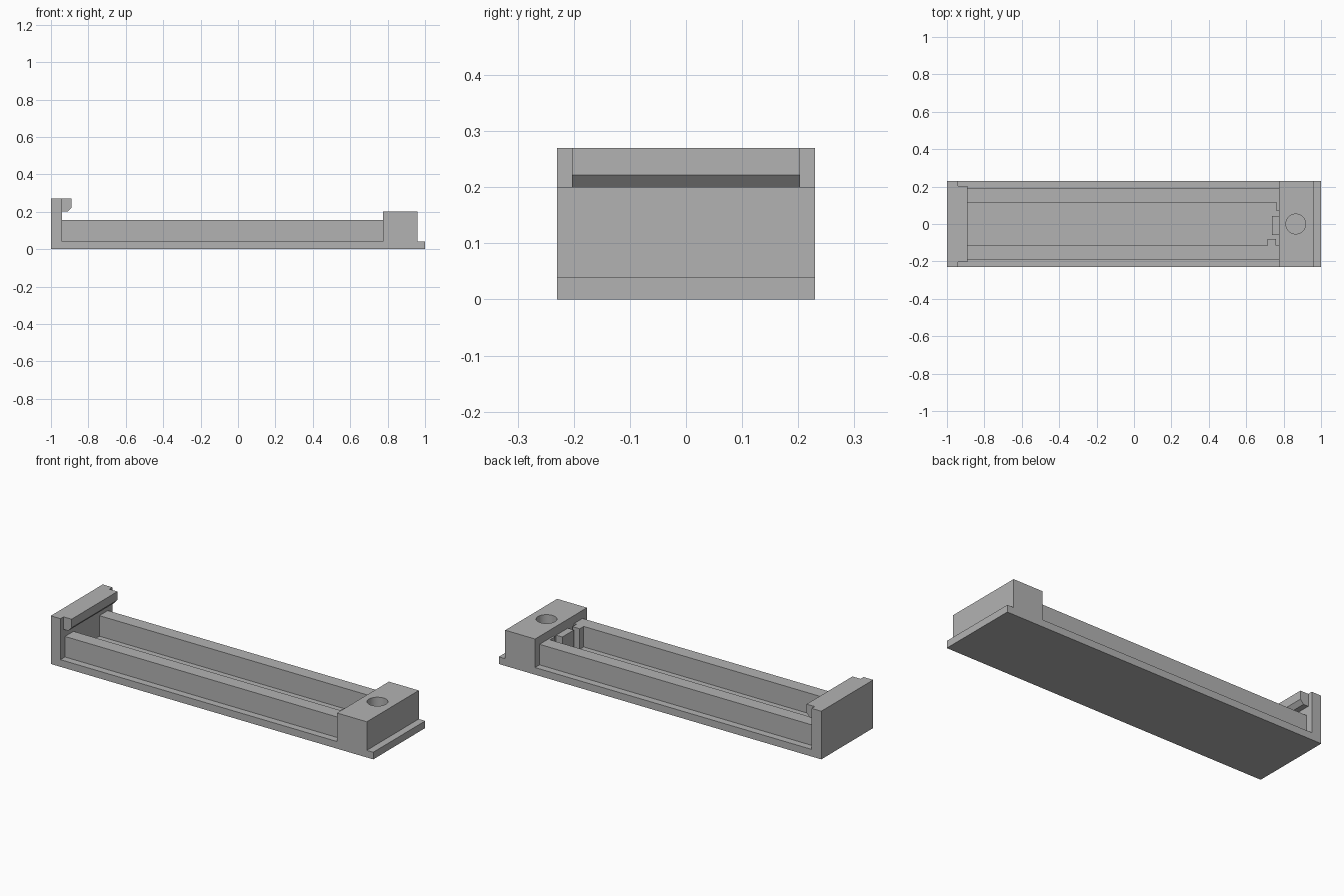
import bpy
import bmesh
from mathutils import Matrix

cube = bpy.data.objects.get("Cube")
if cube:
    bpy.data.objects.remove(cube, do_unlink=True)

grey = bpy.data.materials.new("plain grey")
grey.use_nodes = True
grey.diffuse_color = (0.45, 0.45, 0.45, 1)
grey.node_tree.nodes["Principled BSDF"].inputs["Base Color"].default_value = (0.45, 0.45, 0.45, 1)


def finish(name, bm):
    bmesh.ops.recalc_face_normals(bm, faces=bm.faces)
    mesh = bpy.data.meshes.new(name)
    bm.to_mesh(mesh)
    bm.free()
    mesh.materials.append(grey)
    obj = bpy.data.objects.new(name, mesh)
    bpy.context.collection.objects.link(obj)
    return obj


def extrude_profile(name, points, y0, y1):
    """Extrude an x-z outline from y0 to y1."""
    bm = bmesh.new()
    face = bm.faces.new([bm.verts.new((x, y0, z)) for x, z in points])
    out = bmesh.ops.extrude_face_region(bm, geom=[face])
    moved = [v for v in out["geom"] if isinstance(v, bmesh.types.BMVert)]
    bmesh.ops.translate(bm, verts=moved, vec=(0, y1 - y0, 0))
    return finish(name, bm)


def box(name, x0, x1, y0, y1, z0, z1):
    return extrude_profile(name, [(x0, z0), (x1, z0), (x1, z1), (x0, z1)], y0, y1)


FLOOR, WALL, BLOCK = 0.04, -0.94, 0.775
RAIL_TOP = 0.155

# Base plate, end wall and end block in one side outline
frame = extrude_profile("frame", [
    (-1, 0), (1, 0), (1, FLOOR), (0.96, FLOOR), (0.96, 0.2), (BLOCK, 0.2),
    (BLOCK, FLOOR), (WALL, FLOOR), (WALL, 0.27), (-1, 0.27)], -0.23, 0.23)

# Round socket in the end block
bm = bmesh.new()
bmesh.ops.create_cone(bm, cap_ends=True, segments=48, radius1=0.053, radius2=0.053,
                      depth=0.2, matrix=Matrix.Translation((0.865, 0, FLOOR + 0.1)))
cutter = finish("socket_cutter", bm)
cutter.hide_render = True
cut = frame.modifiers.new("socket", "BOOLEAN")
cut.operation = "DIFFERENCE"
cut.solver = "EXACT"
cut.object = cutter
bpy.context.view_layer.objects.active = frame
frame.select_set(True)
bpy.ops.object.modifier_apply(modifier=cut.name)
bpy.data.objects.remove(cutter, do_unlink=True)
bpy.ops.object.shade_smooth_by_angle()

# Chamfered lip overhanging from the end wall
extrude_profile("end_lip", [(WALL, 0.2), (-0.91, 0.2), (-0.89, 0.222),
                            (-0.89, 0.27), (WALL, 0.27)], -0.203, 0.203)

# Long side rails
for side, y0, y1 in (("right", -0.19, -0.115), ("left", 0.115, 0.19)):
    box(side + "_rail", WALL, BLOCK, y0, y1, FLOOR, RAIL_TOP)

# Small stops beside the end block
box("centre_stop", 0.737, BLOCK, -0.06, 0.043, FLOOR, 0.15)
box("right_stop", 0.715, 0.76, -0.115, -0.08, FLOOR, RAIL_TOP)
box("left_stop", 0.763, BLOCK, 0.07, 0.115, FLOOR, RAIL_TOP)
